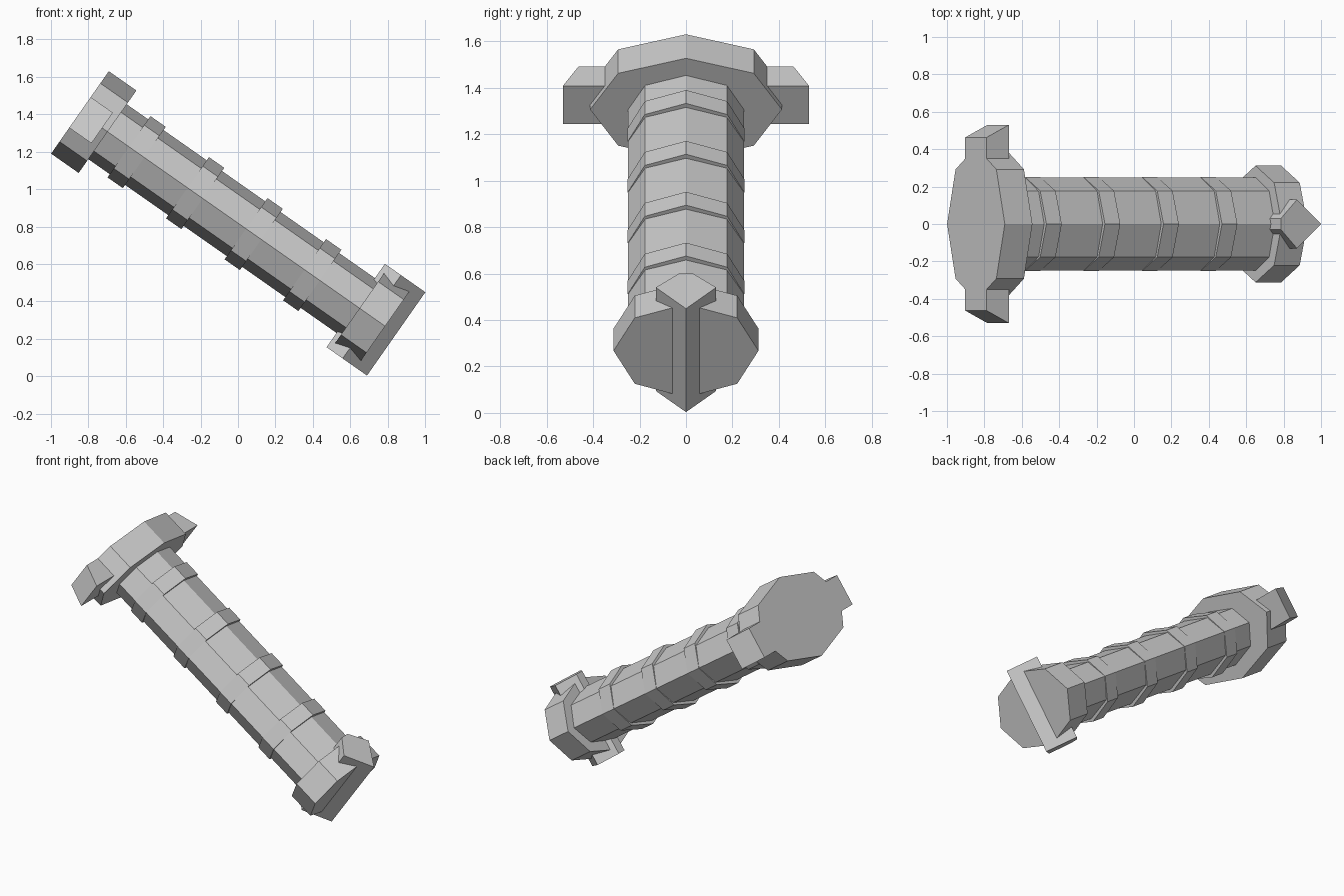
import bpy, math
from mathutils import Matrix

if "Cube" in bpy.data.objects:
    bpy.data.objects.remove(bpy.data.objects["Cube"])

# Local frame: x runs along the shaft from the wide upper end, y sideways, z across
TILT = Matrix.Translation((-0.845, 0, 1.41)) @ Matrix.Rotation(math.radians(35), 4, 'Y')


def prism(name, lower, upper):
    """Closed solid between two matching outlines of 3D points."""
    n = len(lower)
    faces = [tuple(reversed(range(n))), tuple(range(n, 2 * n))]
    faces += [(i, (i + 1) % n, n + (i + 1) % n, n + i) for i in range(n)]
    mesh = bpy.data.meshes.new(name)
    mesh.from_pydata(lower + upper, [], faces)
    mesh.update()
    obj = bpy.data.objects.new(name, mesh)
    bpy.context.collection.objects.link(obj)
    obj.matrix_world = TILT
    return obj


def octagon(name, x0, x1, ry, rz):
    """Flattened eight-sided drum along the shaft."""
    ring = [(ry * math.cos(i * math.pi / 4), rz * math.sin(i * math.pi / 4)) for i in range(8)]
    return prism(name, [(x0, y, z) for y, z in ring], [(x1, y, z) for y, z in ring])


# Shaft with four raised bands
octagon("shaft", 0.02, 1.9, 0.249, 0.179)
for i in range(4):
    x = 0.37 + 0.382 * i
    octagon(f"band_{i + 1}", x - 0.05, x + 0.05, 0.251, 0.2)

# Wide upper cap and its cross bar with slanted ends
octagon("upper_cap", 0.0, 0.18, 0.413, 0.269)
bar = [(0, -0.463), (0.145, -0.53), (0.145, 0.53), (0, 0.463)]
prism("cross_bar", [(x, y, -0.1) for x, y in bar], [(x, y, 0.1) for x, y in bar])

# Lower cap with a ridged bar across its end
octagon("lower_cap", 1.825, 1.992, 0.312, 0.245)
ridge = [(2.064, 0), (1.905, 0.13), (1.8, 0.03), (1.8, -0.03), (1.905, -0.13)]
prism("end_ridge", [(x, y, -0.272) for x, y in ridge], [(x, y, 0.272) for x, y in ridge])
